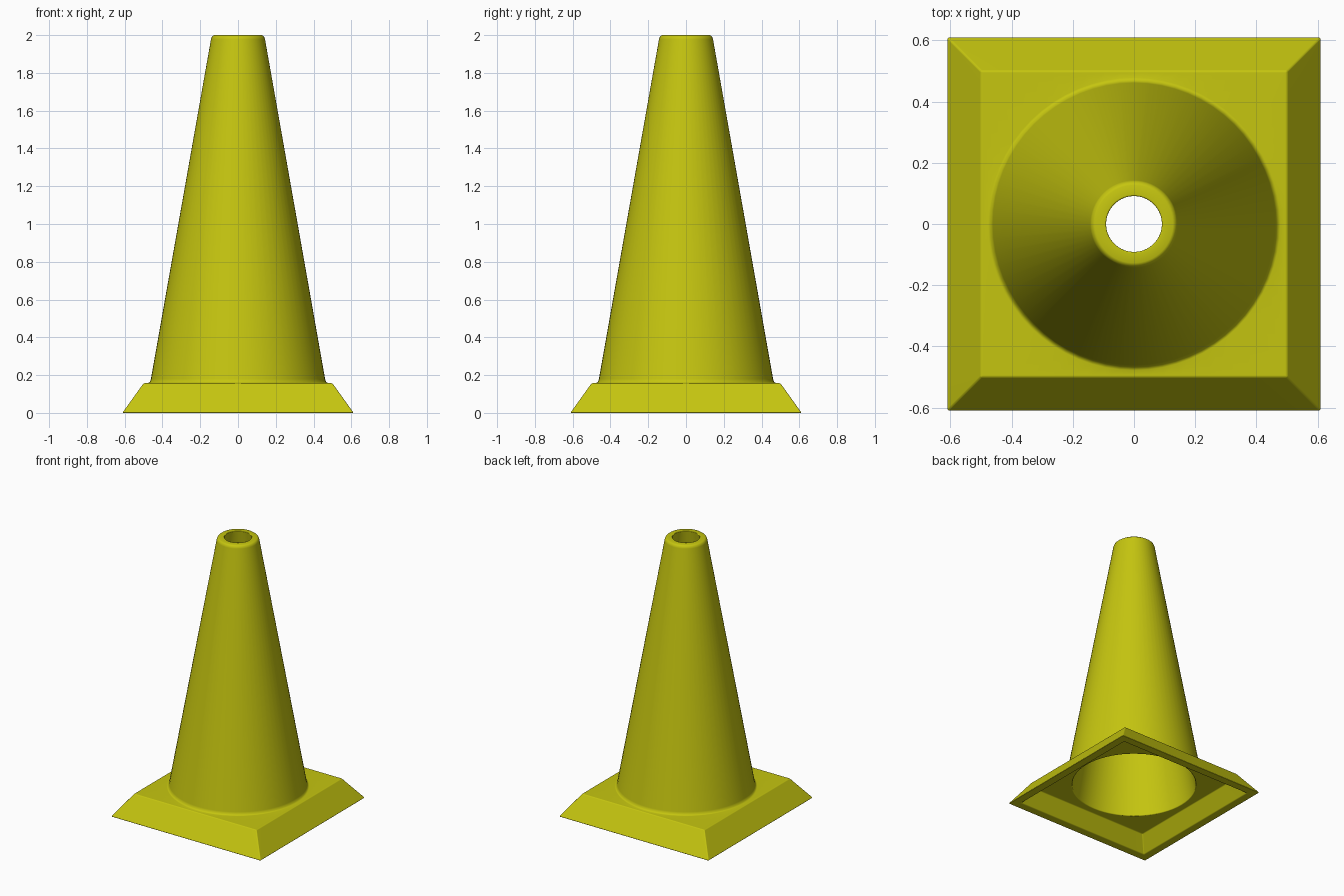
import bpy
import bmesh
import math

SEGMENTS = 64

default = bpy.data.objects.get("Cube")
if default:
    bpy.data.objects.remove(default, do_unlink=True)

yellow = bpy.data.materials.new("yellow_plastic")
yellow.use_nodes = True
colour = (0.56, 0.56, 0.005, 1)
yellow.diffuse_color = colour
yellow.node_tree.nodes["Principled BSDF"].inputs["Base Color"].default_value = colour


def add_ring(bm, square, size, z):
    """Ring of vertices, round or square, with the same count either way."""
    ring = []
    for i in range(SEGMENTS):
        a = 2 * math.pi * i / SEGMENTS
        c, s = math.cos(a), math.sin(a)
        r = size / max(abs(c), abs(s)) if square else size
        ring.append(bm.verts.new((r * c, r * s, z)))
    return ring


# Closed shell profile: up the outside, over the lip, down the inside
SQUARE, ROUND = True, False
profile = [
    (SQUARE, 0.612, 0), (SQUARE, 0.5, 0.157),          # sloped base skirt
    (ROUND, 0.478, 0.157), (ROUND, 0.467, 0.163),      # fillet at cone foot
    (ROUND, 0.461, 0.18),
    (ROUND, 0.143, 1.978), (ROUND, 0.138, 1.992),      # cone and rounded lip
    (ROUND, 0.127, 2.0), (ROUND, 0.09, 2.0),
    (ROUND, 0.425, 0.105),                             # hollow inside
    (SQUARE, 0.475, 0.105), (SQUARE, 0.55, 0),         # underside of base
]

bm = bmesh.new()
rings = [add_ring(bm, *p) for p in profile]
for lower, upper in zip(rings, rings[1:] + rings[:1]):
    for i in range(SEGMENTS):
        j = (i + 1) % SEGMENTS
        bm.faces.new((lower[i], lower[j], upper[j], upper[i]))
bmesh.ops.recalc_face_normals(bm, faces=bm.faces)

# Soften the hard edges
hard = [e for e in bm.edges if e.calc_face_angle(0) > math.radians(42)]
bmesh.ops.bevel(bm, geom=hard, offset=0.006, segments=3, profile=0.5,
                affect='EDGES', clamp_overlap=True)

mesh = bpy.data.meshes.new("cone_body")
bm.to_mesh(mesh)
bm.free()
mesh.materials.append(yellow)
cone = bpy.data.objects.new("cone_body", mesh)
bpy.context.collection.objects.link(cone)

bpy.ops.object.select_all(action='DESELECT')
cone.select_set(True)
bpy.context.view_layer.objects.active = cone
bpy.ops.object.shade_smooth_by_angle(angle=math.radians(45))
weighted = cone.modifiers.new("even_shading", 'WEIGHTED_NORMAL')
weighted.keep_sharp = True
